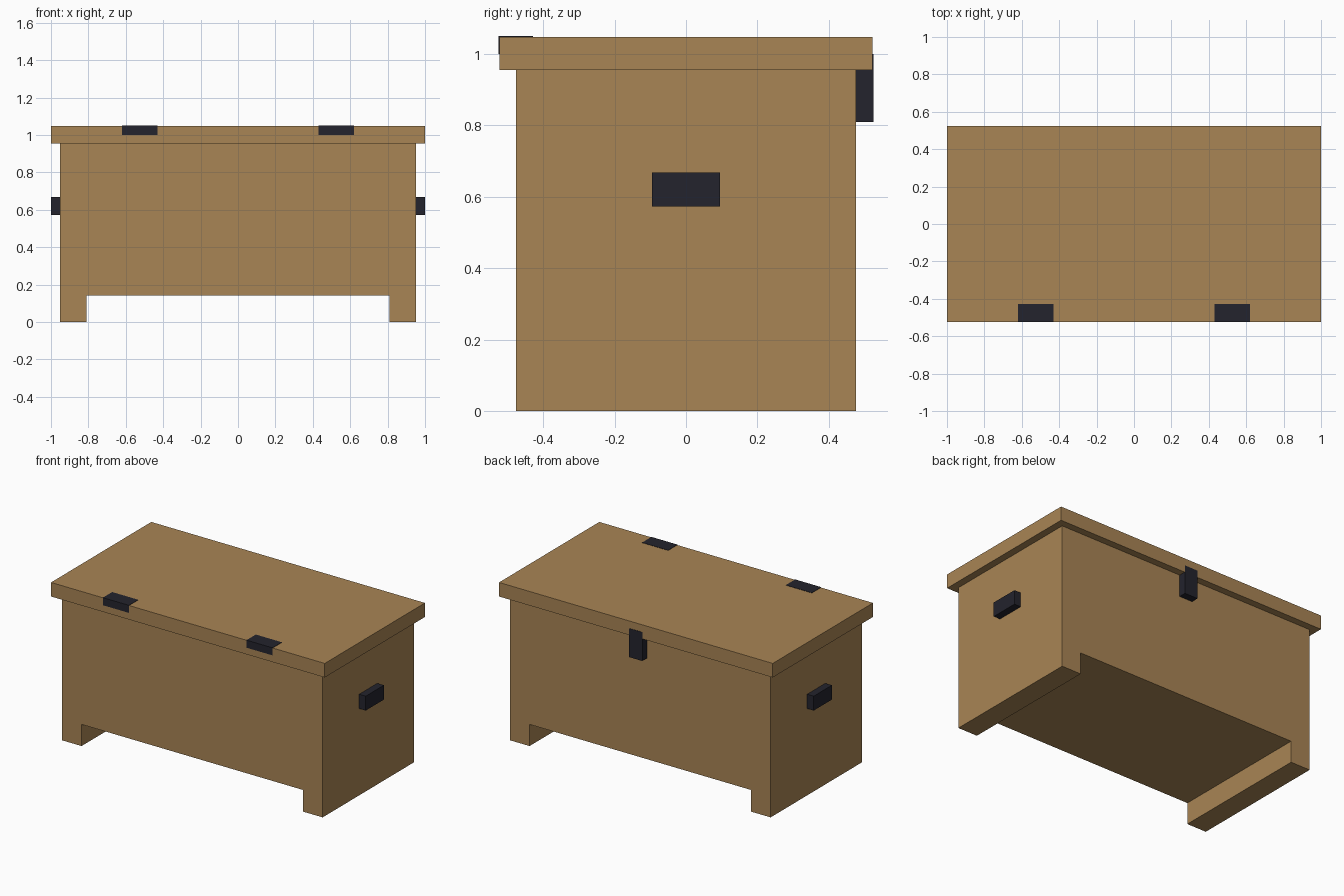
import bpy, bmesh
from mathutils import Vector

cube = bpy.data.objects.get("Cube")
if cube:
    bpy.data.objects.remove(cube, do_unlink=True)


def make_material(name, rgb):
    mat = bpy.data.materials.new(name)
    mat.use_nodes = True
    mat.diffuse_color = (*rgb, 1)
    mat.node_tree.nodes["Principled BSDF"].inputs["Base Color"].default_value = (*rgb, 1)
    return mat


WOOD = make_material("warm wood", (0.395, 0.233, 0.09))
IRON = make_material("dark iron", (0.017, 0.017, 0.026))


def add_object(name, bm, mat):
    bmesh.ops.recalc_face_normals(bm, faces=bm.faces)
    mesh = bpy.data.meshes.new(name)
    bm.to_mesh(mesh)
    bm.free()
    mesh.materials.append(mat)
    obj = bpy.data.objects.new(name, mesh)
    bpy.context.collection.objects.link(obj)
    return obj


def box(name, low, high, mat):
    low, high = Vector(low), Vector(high)
    bm = bmesh.new()
    bmesh.ops.create_cube(bm, size=1)
    bmesh.ops.scale(bm, vec=high - low, verts=bm.verts)
    bmesh.ops.translate(bm, vec=(low + high) / 2, verts=bm.verts)
    return add_object(name, bm, mat)


# Chest body: front outline with a foot at each end, extruded to full depth
half = [(0.81, 0.143), (0.81, 0), (0.952, 0), (0.952, 0.955)]
outline = half + [(-x, z) for x, z in reversed(half)]
bm = bmesh.new()
face = bm.faces.new([bm.verts.new((x, -0.476, z)) for x, z in outline])
extruded = bmesh.ops.extrude_face_region(bm, geom=[face])["geom"]
bmesh.ops.translate(bm, vec=(0, 0.952, 0),
                    verts=[v for v in extruded if isinstance(v, bmesh.types.BMVert)])
add_object("chest_body", bm, WOOD)

# Overhanging lid
box("lid", (-1, -0.523, 0.955), (1, 0.523, 1.048), WOOD)

# Side handles and lid hinges, one of each per side; hinges sit just proud of the lid
for side, s in (("left", 1), ("right", -1)):
    x0, x1 = sorted((0.95 * s, 1.0 * s))
    box(f"{side}_handle", (x0, -0.095, 0.573), (x1, 0.095, 0.668), IRON)
    x0, x1 = sorted((0.43 * s, 0.62 * s))
    box(f"{side}_hinge", (x0, -0.525, 1.0), (x1, -0.428, 1.05), IRON)

# Latch across the joint between lid and body
box("latch", (-0.048, 0.474, 0.81), (0.048, 0.525, 1.0), IRON)
